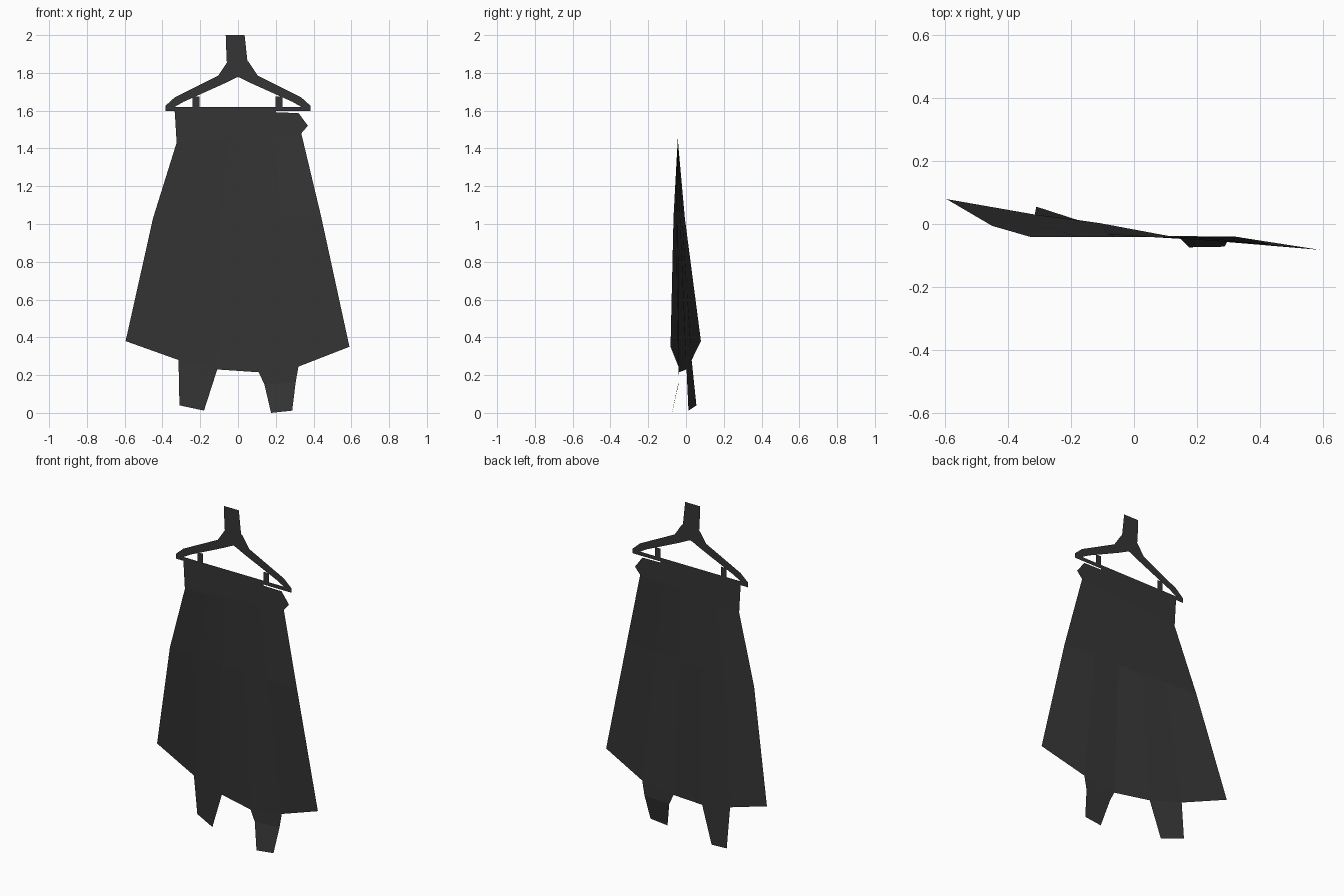
import bpy, bmesh
from mathutils import Vector

if "Cube" in bpy.data.objects:
    bpy.data.objects.remove(bpy.data.objects["Cube"])

dark = bpy.data.materials.new("dark")
dark.diffuse_color = (0.035, 0.035, 0.035, 1)
dark.use_nodes = True
dark.node_tree.nodes["Principled BSDF"].inputs["Base Color"].default_value = dark.diffuse_color
Y = -0.042  # plane of the hanger and waistband


def sheet(name, *strips):
    """Each strip is a list of point rows, joined by quads row to row."""
    bm = bmesh.new()
    for rows in strips:
        grid = [[bm.verts.new(p if len(p) == 3 else (p[0], Y, p[1])) for p in r] for r in rows]
        for a, b in zip(grid, grid[1:]):
            for i in range(len(a) - 1):
                bm.faces.new((a[i], b[i], b[i + 1], a[i + 1]))
    bmesh.ops.remove_doubles(bm, verts=bm.verts, dist=0.0005)
    bmesh.ops.recalc_face_normals(bm, faces=bm.faces)
    if sum(f.normal.y for f in bm.faces) > 0:
        bmesh.ops.reverse_faces(bm, faces=bm.faces)
    me = bpy.data.meshes.new(name)
    bm.to_mesh(me)
    bm.free()
    me.materials.append(dark)
    ob = bpy.data.objects.new(name, me)
    bpy.context.collection.objects.link(ob)
    return ob


def span(a, b, fractions):
    a, b = Vector(a), Vector(b)
    return [tuple(a.lerp(b, t)) for t in fractions]


# Hanger: flat hook, mirrored arms and lower bar
sheet("hanger_hook", [[(-0.065, 2), (0.035, 2)], [(-0.06, 1.86), (0.05, 1.86)]])
arm_top = [(0, 1.86), (0.055, 1.86), (0.105, 1.785), (0.335, 1.67), (0.385, 1.625), (0.385, 1.597)]
arm_low = [(0, 1.778), (0.02, 1.77), (0.07, 1.745), (0.29, 1.646), (0.335, 1.62), (0.335, 1.597)]
arms = sheet("hanger_arms", [arm_top, arm_low],
             [[(0, 1.62), (0.335, 1.62)], [(0, 1.597), (0.335, 1.597)]])
arms.modifiers.new("mirror", 'MIRROR')

# Clips
for side, x in (("left", -0.222), ("right", 0.217)):
    sheet(side + "_clip", [[(x - 0.018, 1.674), (x + 0.018, 1.674)],
                           [(x - 0.018, 1.61), (x + 0.018, 1.61)]])

# Garment body: waist, hips and flared, twisted hem
cols = (0, 0.23, 0.41, 0.59, 0.77, 1)
hem = [(-0.595, 0.079, 0.38), (-0.315, 0.03, 0.28), (-0.11, 0.003, 0.23),
       (0.11, -0.038, 0.215), (0.32, -0.04, 0.245), (0.59, -0.082, 0.35)]
sheet("garment_body", [
    span((-0.335, Y, 1.6), (0.32, Y, 1.588), cols),
    span((-0.325, Y, 1.43), (0.335, Y, 1.48), cols),
    span((-0.45, -0.006, 1.03), (0.44, -0.066, 1.04), cols),
    hem])
sheet("waist_fill", [[(-0.335, 1.61), (0.2, 1.61)], [(-0.335, 1.59), (0.2, 1.587)]])
sheet("waist_flap", [[(0.31, 1.588), (0.32, 1.588)], [(0.31, 1.52), (0.37, 1.52)],
                     [(0.31, 1.478), (0.335, 1.48)]])

# Trouser legs below the hem
sheet("left_leg", [hem[1:3], [(-0.31, 0.055, 0.04), (-0.18, 0.013, 0.012)]])
sheet("right_leg", [hem[3:5], [(0.14, -0.04, 0.15), (0.305, -0.04, 0.16)],
                    [(0.175, -0.074, 0), (0.287, -0.072, 0.012)]])
